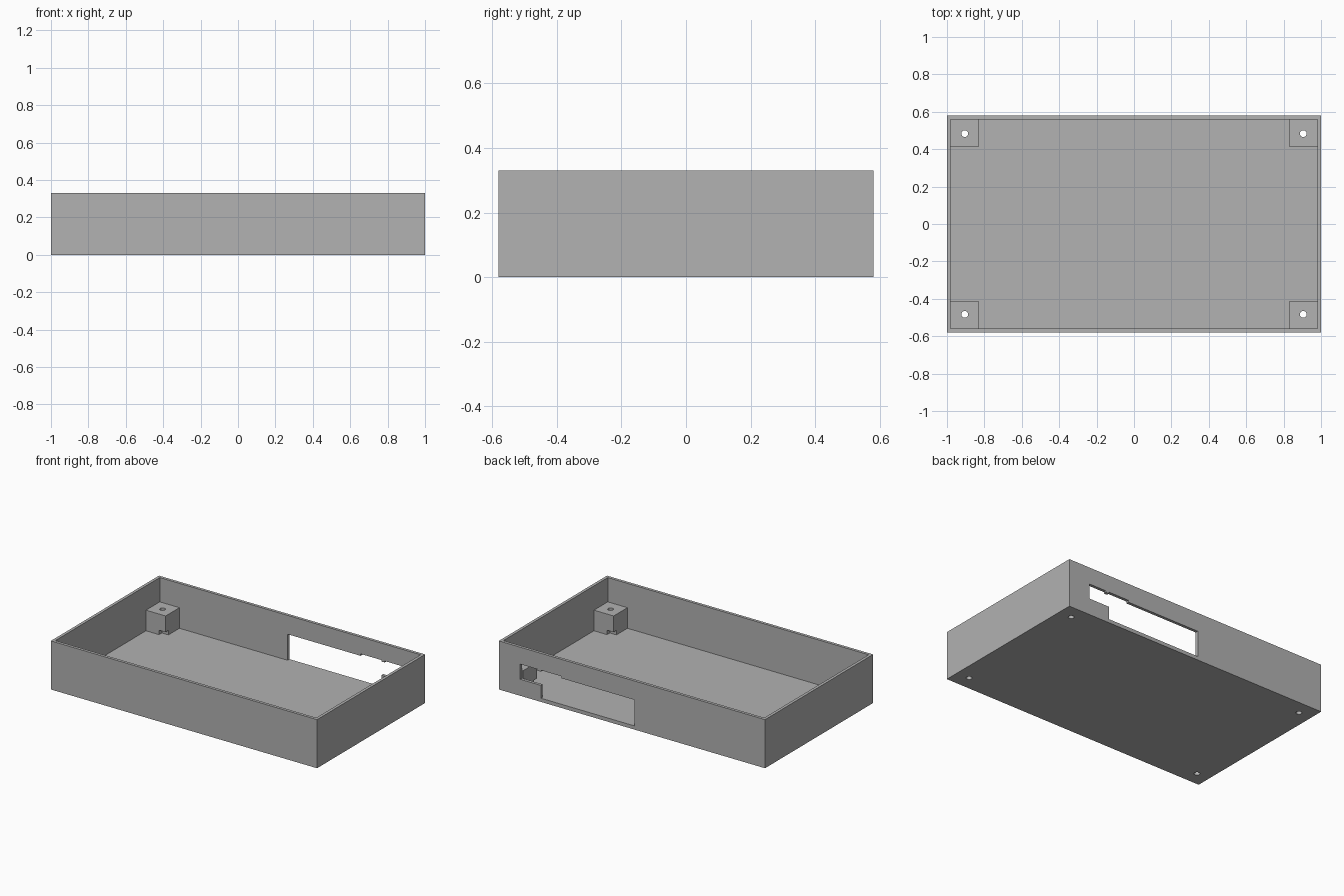
import bpy, bmesh
from mathutils import Matrix

if "Cube" in bpy.data.objects:
    bpy.data.objects.remove(bpy.data.objects["Cube"])

W, D, H = 1.0, 0.58, 0.33        # half width, half depth, height
WALL, FLOOR = 0.02, 0.025
IX, IY = W - WALL, D - WALL      # inner half sizes
POST, POST_TOP = 0.148, 0.165

plastic = bpy.data.materials.new("light grey plastic")
plastic.diffuse_color = (0.445, 0.445, 0.445, 1)
plastic.use_nodes = True
plastic.node_tree.nodes["Principled BSDF"].inputs["Base Color"].default_value = plastic.diffuse_color


def finish(name, bm):
    bmesh.ops.recalc_face_normals(bm, faces=bm.faces)
    mesh = bpy.data.meshes.new(name)
    bm.to_mesh(mesh)
    bm.free()
    mesh.materials.append(plastic)
    ob = bpy.data.objects.new(name, mesh)
    bpy.context.collection.objects.link(ob)
    return ob


def box(name, lo, hi):
    bm = bmesh.new()
    bmesh.ops.create_cube(bm, size=1)
    for v in bm.verts:
        v.co = [lo[i] if v.co[i] < 0 else hi[i] for i in range(3)]
    return finish(name, bm)


def cylinder(name, x, y, r, z0, z1):
    bm = bmesh.new()
    bmesh.ops.create_cone(bm, cap_ends=True, segments=32, radius1=r, radius2=r,
                          depth=z1 - z0,
                          matrix=Matrix.Translation((x, y, (z0 + z1) / 2)))
    return finish(name, bm)


def combine(target, other, operation):
    """Apply a boolean and remove the helper."""
    mod = target.modifiers.new(operation.lower(), 'BOOLEAN')
    mod.operation, mod.object, mod.solver = operation, other, 'EXACT'
    bpy.context.view_layer.objects.active = target
    bpy.ops.object.modifier_apply(modifier=mod.name)
    bpy.data.objects.remove(other)


# Open tray with thin walls
tray = box("tray", (-W, -D, 0), (W, D, H))
combine(tray, box("cavity", (-IX, -IY, FLOOR), (IX, IY, H + 0.1)), 'DIFFERENCE')

# Stepped port opening in the back wall, as an (x, z) outline
outline = [(-0.02, FLOOR), (0.685, FLOOR), (0.685, 0.112), (0.84, 0.112),
           (0.84, 0.215), (0.71, 0.215), (0.71, 0.205), (0.685, 0.205),
           (0.685, 0.215), (0.53, 0.215), (0.53, 0.202), (-0.02, 0.202)]
bm = bmesh.new()
face = bm.faces.new([bm.verts.new((x, IY - 0.005, z)) for x, z in outline])
ext = bmesh.ops.extrude_face_region(bm, geom=[face])
bmesh.ops.translate(bm, vec=(0, 0.1, 0),
                    verts=[g for g in ext["geom"] if isinstance(g, bmesh.types.BMVert)])
combine(tray, finish("port_cutter", bm), 'DIFFERENCE')

# Corner screw posts, each with a small notch at its inner foot and a through hole
for sx in (-1, 1):
    for sy in (-1, 1):
        def corner(name, x0, x1, y0, y1, z0, z1):
            xs, ys = sorted((sx * x0, sx * x1)), sorted((sy * y0, sy * y1))
            return box(name, (xs[0], ys[0], z0), (xs[1], ys[1], z1))
        px, py = IX - POST, IY - POST
        post = corner("screw_post", px, IX, py, IY, FLOOR, POST_TOP)
        combine(post, corner("notch", px - 0.05, px + 0.05, py - 0.05, py + 0.03,
                             FLOOR - 0.01, FLOOR + 0.03), 'DIFFERENCE')
        for part in (post, tray):
            combine(part, cylinder("hole", sx * 0.905, sy * 0.483, 0.018, -0.1, 0.3),
                    'DIFFERENCE')

for ob in bpy.data.objects:
    ob.select_set(True)
bpy.context.view_layer.objects.active = tray
bpy.ops.object.shade_smooth_by_angle()
